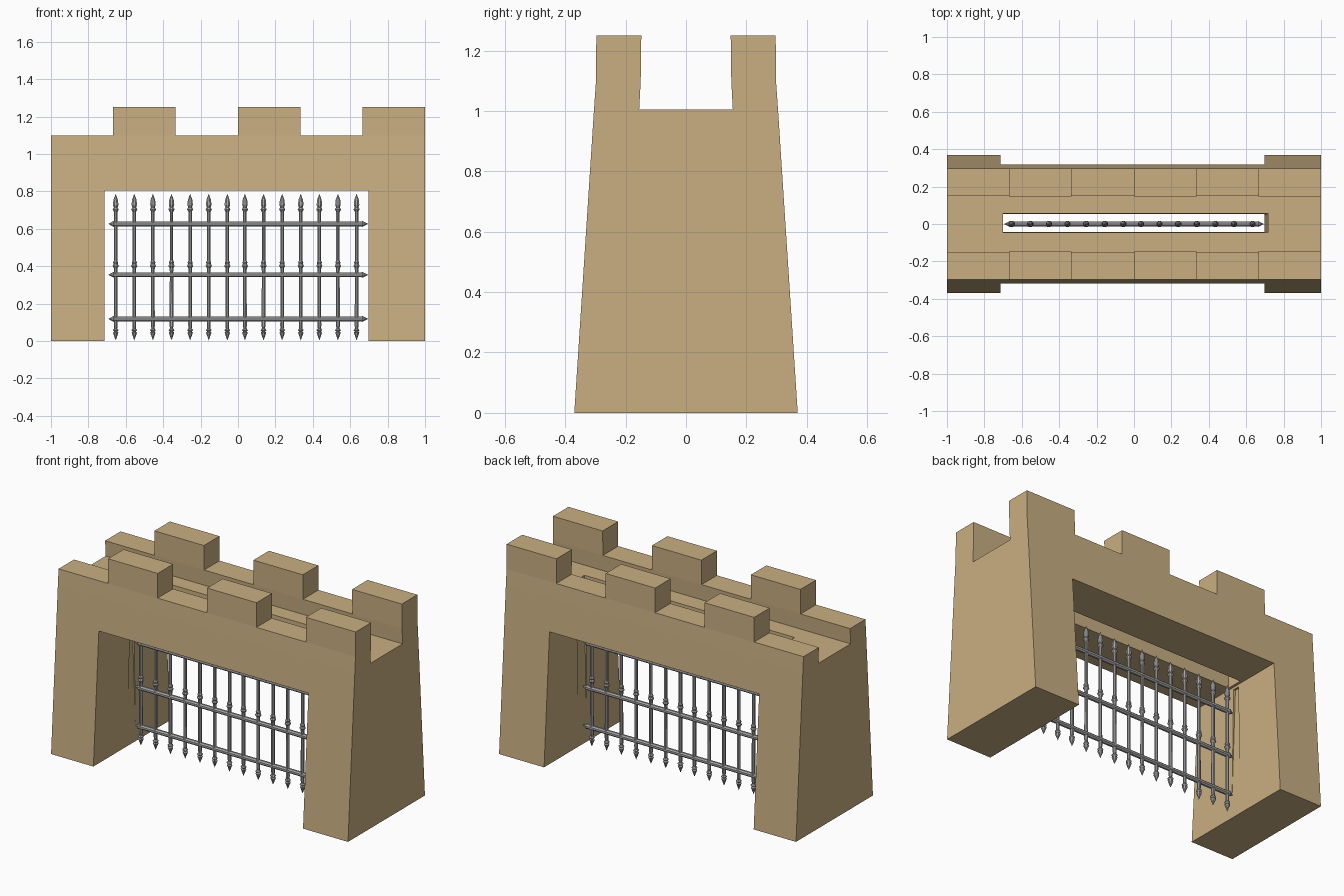
import bpy, bmesh, math
from mathutils import Matrix

if "Cube" in bpy.data.objects:
    bpy.data.objects.remove(bpy.data.objects["Cube"])


def material(name, rgb):
    m = bpy.data.materials.new(name)
    m.diffuse_color = (*rgb, 1)
    m.use_nodes = True
    m.node_tree.nodes["Principled BSDF"].inputs["Base Color"].default_value = m.diffuse_color
    return m


stone = material("sandstone", (0.59, 0.43, 0.225))
iron = material("grey iron", (0.40, 0.40, 0.41))


def make_object(name, bm, mat):
    bmesh.ops.recalc_face_normals(bm, faces=bm.faces)
    me = bpy.data.meshes.new(name)
    bm.to_mesh(me)
    bm.free()
    me.materials.append(mat)
    ob = bpy.data.objects.new(name, me)
    bpy.context.collection.objects.link(ob)
    return ob


def loft(name, a, b, mat):
    """Solid between two matching polygons."""
    bm = bmesh.new()
    va = [bm.verts.new(p) for p in a]
    vb = [bm.verts.new(p) for p in b]
    n = len(a)
    bm.faces.new(va)
    bm.faces.new(vb[::-1])
    for i in range(n):
        j = (i + 1) % n
        bm.faces.new((va[i], vb[i], vb[j], va[j]))
    return make_object(name, bm, mat)


def rect(x0, x1, y0, y1, z):
    return [(x0, y0, z), (x1, y0, z), (x1, y1, z), (x0, y1, z)]


def cut(target, cutter):
    cutter.hide_render = True
    mod = target.modifiers.new("cut", 'BOOLEAN')
    mod.operation = 'DIFFERENCE'
    mod.solver = 'EXACT'
    mod.object = cutter
    bpy.context.view_layer.objects.active = target
    bpy.ops.object.modifier_apply(modifier=mod.name)
    bpy.data.objects.remove(cutter)


# Gatehouse: battered cross-section with parapets, extruded along x
half = [(0.37, 0), (0.305, 1.0), (0.298, 1.1), (0.297, 1.25),
        (0.148, 1.25), (0.15, 1.1), (0.155, 1.005)]
profile = half + [(-y, z) for y, z in reversed(half)]
wall = loft("gatehouse_wall", [(-1, y, z) for y, z in profile],
            [(1, y, z) for y, z in profile], stone)

# Gaps between merlons
for x0, x1 in ((-1.1, -0.667), (-0.333, 0), (0.333, 0.665)):
    cut(wall, loft("gap_cutter", rect(x0, x1, -0.5, 0.5, 1.1),
                   rect(x0, x1, -0.5, 0.5, 1.4), stone))

# Gateway opening
cut(wall, loft("gate_cutter", rect(-0.715, 0.697, -0.5, 0.5, -0.1),
               rect(-0.715, 0.697, -0.5, 0.5, 0.805), stone))

# Portcullis slot, tapering into shallow wall grooves
cut(wall, loft("slot_cutter", rect(-0.70, 0.694, -0.032, 0.04, 0.0),
               rect(-0.70, 0.718, -0.047, 0.057, 1.03), stone))
cut(wall, loft("groove_cutter", rect(-0.713, -0.6, -0.035, 0.035, 0.01),
               rect(-0.728, -0.6, -0.02, 0.02, 0.79), stone))


def lathe(bm, prof, matrix, sides=8):
    """Closed spindle from (radius, height) points, tips at both ends."""
    rings = []
    for r, z in prof:
        if r == 0:
            rings.append([bm.verts.new(matrix @ Matrix.Translation((0, 0, z)).translation)])
        else:
            rings.append([bm.verts.new(matrix @ Matrix.Translation(
                (r * math.cos(2 * math.pi * (k + .5) / sides),
                 r * math.sin(2 * math.pi * (k + .5) / sides), z)).translation)
                for k in range(sides)])
    for a, b in zip(rings, rings[1:]):
        for k in range(sides):
            j = (k + 1) % sides
            if len(a) == 1:
                bm.faces.new((a[0], b[j], b[k]))
            elif len(b) == 1:
                bm.faces.new((a[k], a[j], b[0]))
            else:
                bm.faces.new((a[k], a[j], b[j], b[k]))


# Upright spears of the portcullis, two groups of seven
spear = [(0, 0.003), (0.016, 0.045), (0.009, 0.05), (0.017, 0.058), (0.009, 0.068),
         (0.011, 0.08), (0.010, 0.37), (0.011, 0.39), (0.018, 0.402), (0.012, 0.412),
         (0.015, 0.42), (0.010, 0.43), (0.010, 0.69), (0.018, 0.704), (0.011, 0.715),
         (0.016, 0.728), (0.013, 0.755), (0, 0.787)]
bm = bmesh.new()
for start in (-0.654, 0.037):
    for i in range(7):
        lathe(bm, spear, Matrix.Translation((start + 0.0995 * i, 0, 0)))
make_object("portcullis_uprights", bm, iron)

# Pointed horizontal bars
bar = [(0, -0.694), (0.017, -0.665), (0.014, -0.66), (0.014, 0.66), (0.017, 0.665), (0, 0.696)]
bm = bmesh.new()
for z in (0.118, 0.354, 0.626):
    lathe(bm, bar, Matrix.Translation((0, 0, z)) @ Matrix.Rotation(math.pi / 2, 4, 'Y'))
make_object("portcullis_crossbars", bm, iron)
